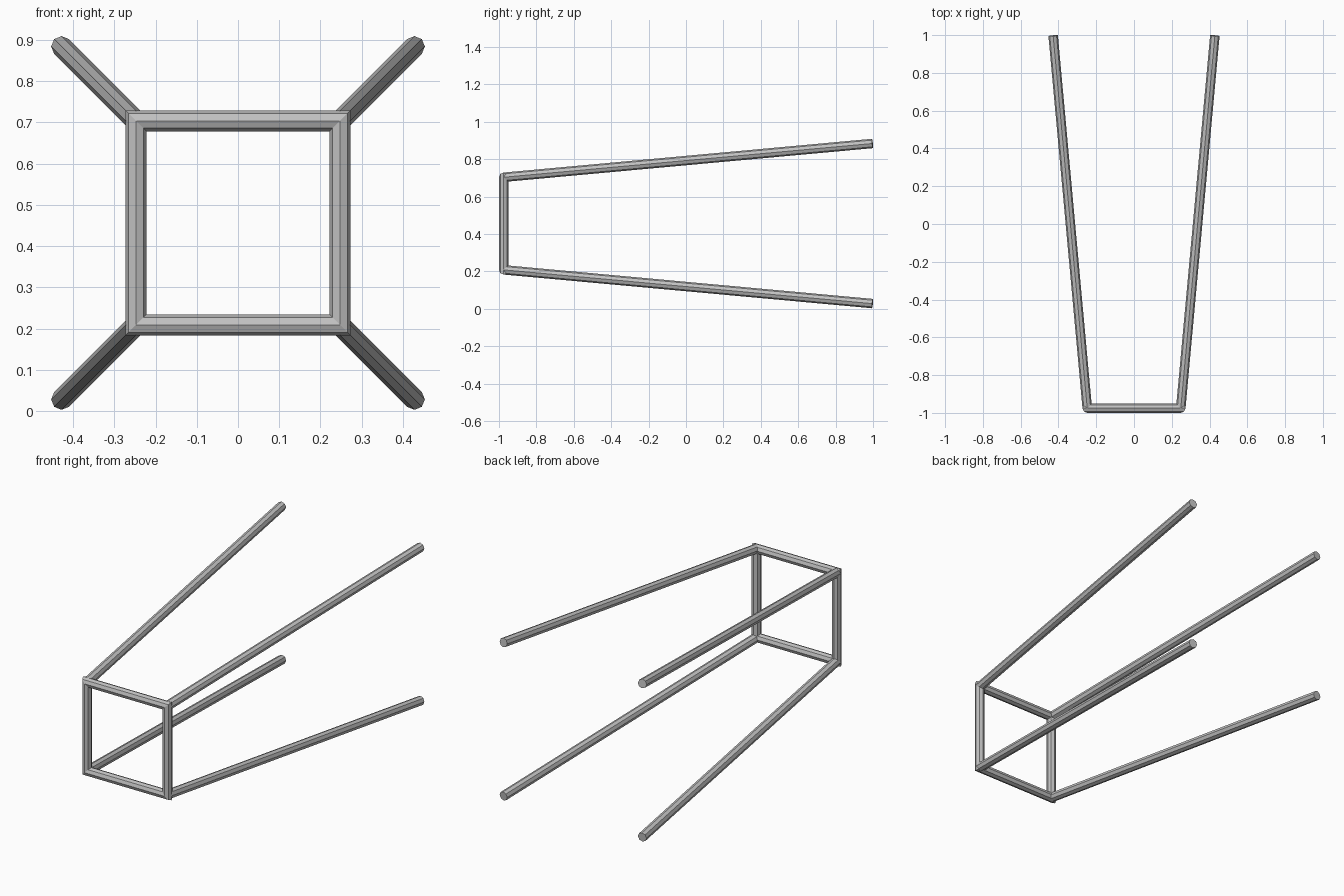
import bpy, bmesh, math
from mathutils import Vector

cube = bpy.data.objects.get("Cube")
if cube:
    bpy.data.objects.remove(cube, do_unlink=True)

RADIUS, SIDES = 0.0252, 8
MID_Z = 0.456          # height of the frame's centre
FRAME, FRAME_Y = 0.2475, -0.975
TIP, TIP_Y = 0.428, 0.997

steel = bpy.data.materials.new("light_grey_steel")
steel.use_nodes = True
grey = (0.53, 0.53, 0.53, 1)
steel.diffuse_color = grey
steel.node_tree.nodes["Principled BSDF"].inputs["Base Color"].default_value = grey


def finish(name, bm):
    bmesh.ops.recalc_face_normals(bm, faces=bm.faces)
    mesh = bpy.data.meshes.new(name)
    bm.to_mesh(mesh)
    bm.free()
    mesh.materials.append(steel)
    bpy.context.collection.objects.link(bpy.data.objects.new(name, mesh))


def bridge(bm, a, b):
    for i in range(SIDES):
        j = (i + 1) % SIDES
        bm.faces.new((a[i], a[j], b[j], b[i]))


angles = [math.tau * i / SIDES for i in range(SIDES)]
corners = [(-1, -1), (1, -1), (1, 1), (-1, 1)]

# Square front frame: octagonal bars with mitred corners
bm = bmesh.new()
rings = []
for sx, sz in corners:
    ring = []
    for a in angles:
        reach = FRAME + RADIUS * math.cos(a)
        ring.append(bm.verts.new((sx * reach, FRAME_Y + RADIUS * math.sin(a),
                                  MID_Z + sz * reach)))
    rings.append(ring)
for k in range(4):
    bridge(bm, rings[k], rings[(k + 1) % 4])
finish("front_frame", bm)

# Four splayed rods running back from the frame corners
for sx, sz in corners:
    start = Vector((sx * FRAME, FRAME_Y, MID_Z + sz * FRAME))
    end = Vector((sx * TIP, TIP_Y, MID_Z + sz * TIP))
    axis = (end - start).normalized()
    side = Vector((sz, 0, -sx)).normalized()
    up = axis.cross(side)
    bm = bmesh.new()
    ends = [[bm.verts.new(p + RADIUS * (side * math.cos(a) + up * math.sin(a)))
             for a in angles] for p in (start, end)]
    bridge(bm, *ends)
    for ring in ends:
        bm.faces.new(ring)
    finish(f"{'upper' if sz > 0 else 'lower'}_{'left' if sx > 0 else 'right'}_rod", bm)
